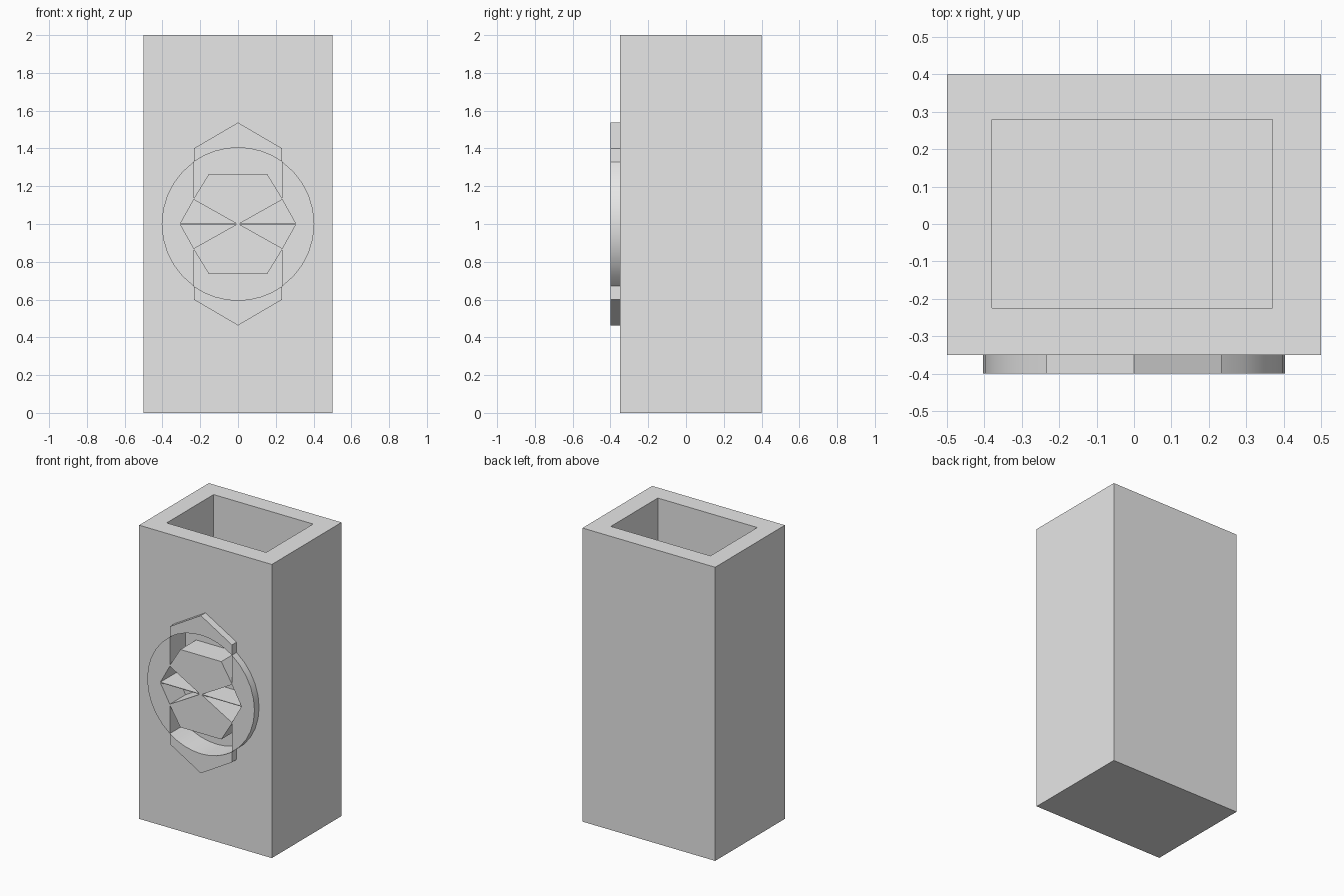
import bpy, bmesh, math
from mathutils import Vector

old = bpy.data.objects.get("Cube")
if old:
    bpy.data.objects.remove(old, do_unlink=True)

# One plain grey for the whole model
grey = bpy.data.materials.new("plain_grey")
grey.use_nodes = True
colour = (0.8, 0.8, 0.8, 1)
grey.diffuse_color = colour
grey.node_tree.nodes["Principled BSDF"].inputs["Base Color"].default_value = colour


def prism(name, outline, y0, y1):
    """Extrude an (x, z) outline from y0 to y1."""
    bm = bmesh.new()
    face = bm.faces.new([bm.verts.new((x, y0, z)) for x, z in outline])
    out = bmesh.ops.extrude_face_region(bm, geom=[face])
    moved = [v for v in out["geom"] if isinstance(v, bmesh.types.BMVert)]
    bmesh.ops.translate(bm, verts=moved, vec=Vector((0, y1 - y0, 0)))
    bmesh.ops.recalc_face_normals(bm, faces=bm.faces)
    mesh = bpy.data.meshes.new(name)
    bm.to_mesh(mesh)
    bm.free()
    mesh.materials.append(grey)
    obj = bpy.data.objects.new(name, mesh)
    bpy.context.collection.objects.link(obj)
    return obj


def rectangle(x0, x1, z0, z1):
    return [(x0, z0), (x1, z0), (x1, z1), (x0, z1)]


def combine(target, tool, operation):
    """Apply a boolean and discard the tool."""
    mod = target.modifiers.new(operation, "BOOLEAN")
    mod.operation, mod.object, mod.solver = operation, tool, "EXACT"
    bpy.context.view_layer.objects.active = target
    bpy.ops.object.modifier_apply(modifier=mod.name)
    bpy.data.objects.remove(tool, do_unlink=True)


def arc(start, end, steps):
    turn = [start + (end - start) * i / steps for i in range(steps + 1)]
    return [(radius * math.cos(a), mid + radius * math.sin(a)) for a in turn]


def flip(points, sx, sz):
    """Mirror an outline about the relief centre."""
    return [(x * sx, mid + (z - mid) * sz) for x, z in points]


FRONT, RELIEF, FLOOR = -0.35, -0.4, -0.23
radius, mid, side = 0.404, 1.0, 0.234
corner = math.acos(side / radius)

# Hollow rectangular body
body = prism("hollow_body", rectangle(-0.5, 0.5, 0, 2), FRONT, 0.4)
combine(body, prism("cavity", rectangle(-0.38, 0.37, 0.125, 2.1), -0.225, 0.28), "DIFFERENCE")

# Raised relief: a disc merged with an upper and a lower hexagon
cap = [(side, 1.4), (0, 1.537), (-side, 1.4)]
outline = (arc(-corner, corner, 10) + cap
           + arc(math.pi - corner, math.pi + corner, 10) + flip(cap, -1, -1))
combine(body, prism("relief", outline, RELIEF, FRONT + 0.01), "UNION")

# Recesses around the two central pentagons
gap = 0.001
ring = (arc(corner, math.pi - corner, 8)
        + [(-side, 1.135), (-0.154, 1.265), (0.154, 1.265), (side, 1.135)])
wedge = [(0.008, mid + 0.002), (0.305, mid + 0.002), (side, 1.13 - gap)]
for sz in (1, -1):
    combine(body, prism("recess", flip(ring, 1, sz), RELIEF - 0.1, FLOOR), "DIFFERENCE")
    for sx in (1, -1):
        combine(body, prism("recess", flip(wedge, sx, sz), RELIEF - 0.1, FLOOR), "DIFFERENCE")

# Smooth the round rim while keeping the flat edges crisp
bpy.ops.object.select_all(action="DESELECT")
body.select_set(True)
bpy.context.view_layer.objects.active = body
bpy.ops.object.shade_smooth_by_angle(angle=math.radians(30))
